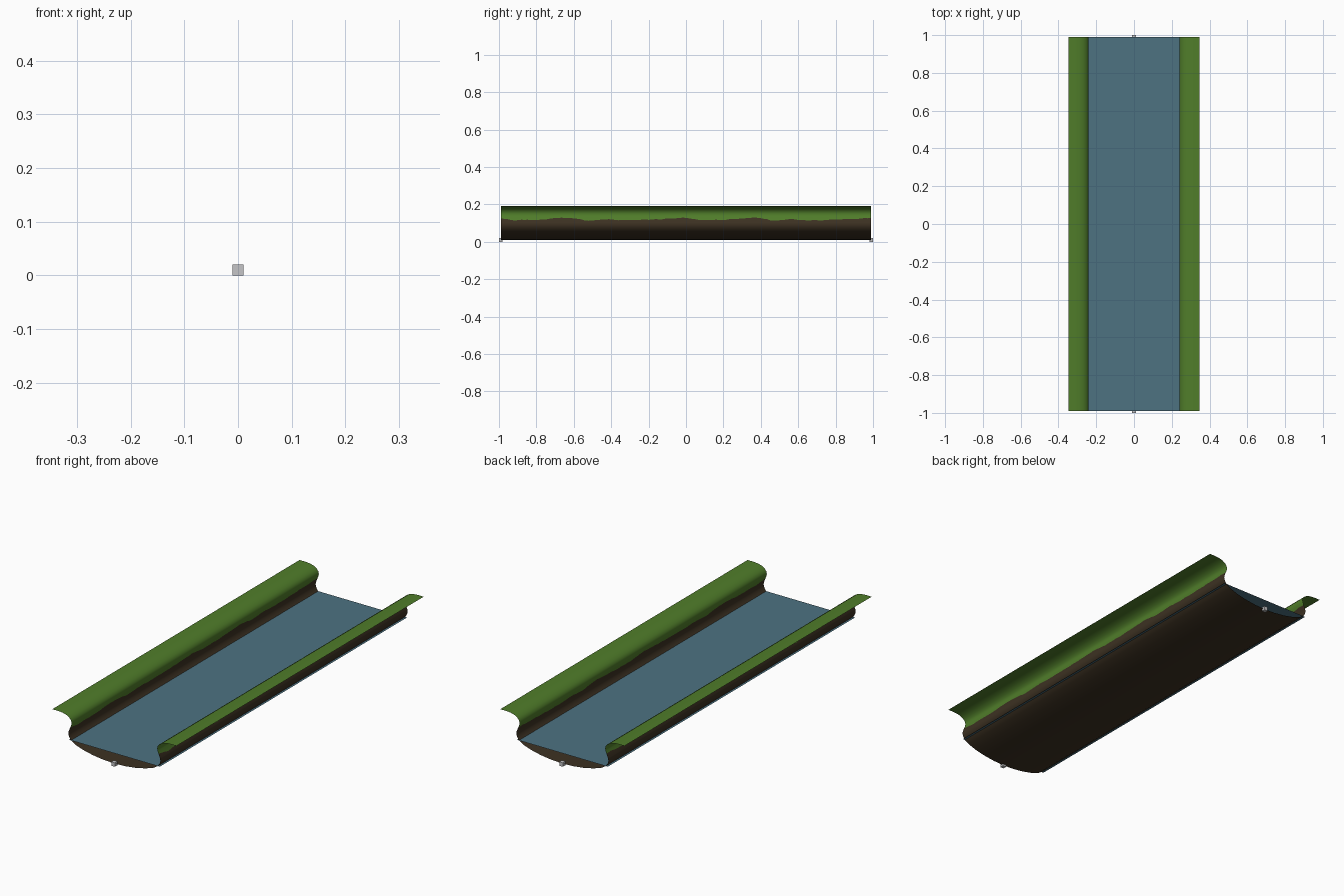
import bpy, bmesh, random
from mathutils import Vector

if "Cube" in bpy.data.objects:
    bpy.data.objects.remove(bpy.data.objects["Cube"])

random.seed(4)


def material(name, rgb):
    m = bpy.data.materials.new(name)
    m.diffuse_color = (*rgb, 1)
    m.use_nodes = True
    m.node_tree.nodes["Principled BSDF"].inputs["Base Color"].default_value = m.diffuse_color
    return m


grass = material("grass green", (0.080, 0.205, 0.023))
soil = material("soil brown", (0.046, 0.031, 0.016))
water_blue = material("water blue", (0.074, 0.168, 0.222))
grey = material("marker grey", (0.56, 0.56, 0.57))


def finish(bm, name, mats):
    me = bpy.data.meshes.new(name)
    bm.to_mesh(me)
    bm.free()
    for m in mats:
        me.materials.append(m)
    ob = bpy.data.objects.new(name, me)
    bpy.context.collection.objects.link(ob)
    return ob


END = 0.99

# River bed and banks: right half of the cross-section, from bed to rim
bed = [(0, .010), (.06, .0125), (.12, .020), (.175, .032), (.22, .047),
       (.245, .063), (.255, .080), (.258, .093), (.256, .105)]
rim = [(.2425, .138), (.240, .150), (.243, .163), (.252, .174),
       (.268, .184), (.290, .190), (.315, .192), (.348, .192)]
border = len(bed)      # row where soil meets grass

# Height of the ragged grass edge, repeating every unit of length
wave = [(0, .129), (.08, .116), (.2, .118), (.36, .130), (.42, .122),
        (.48, .112), (.56, .121), (.66, .115), (.82, .120), (1, .129)]


def grass_edge(y):
    t = y % 1.0
    for (a, za), (b, zb) in zip(wave, wave[1:]):
        if t <= b:
            return za + (zb - za) * (t - a) / (b - a) + random.uniform(-.002, .002)


STEPS = 110
bm = bmesh.new()
columns = []
for i in range(STEPS + 1):
    y = -END + 2 * END * i / STEPS
    (x0, z0), (x1, z1) = bed[-1], rim[0]
    z = grass_edge(y)
    x = x0 + (x1 - x0) * (z - z0) / (z1 - z0)
    half = bed + [(x, z)] + rim
    columns.append([bm.verts.new((px, y, pz)) for px, pz in half])
for a, b in zip(columns, columns[1:]):
    for k in range(len(a) - 1):
        f = bm.faces.new((a[k], a[k + 1], b[k + 1], b[k]))
        f.material_index = 1 if k >= border else 0
        f.smooth = True
banks = finish(bm, "river_bed_and_banks", [soil, grass])
mirror = banks.modifiers.new("other_bank", "MIRROR")
mirror.use_clip = True

# Water surface
bm = bmesh.new()
W, H = 0.255, 0.062
bm.faces.new([bm.verts.new(p) for p in
              ((-W, -END, H), (W, -END, H), (W, END, H), (-W, END, H))])
finish(bm, "water_surface", [water_blue])

# Small connector cubes at both ends of the bed
for side, label in ((-1, "front"), (1, "back")):
    bm = bmesh.new()
    bmesh.ops.create_cube(bm, size=0.02)
    bmesh.ops.translate(bm, verts=bm.verts, vec=Vector((0, side * END, 0.01)))
    finish(bm, label + "_connector_cube", [grey])
